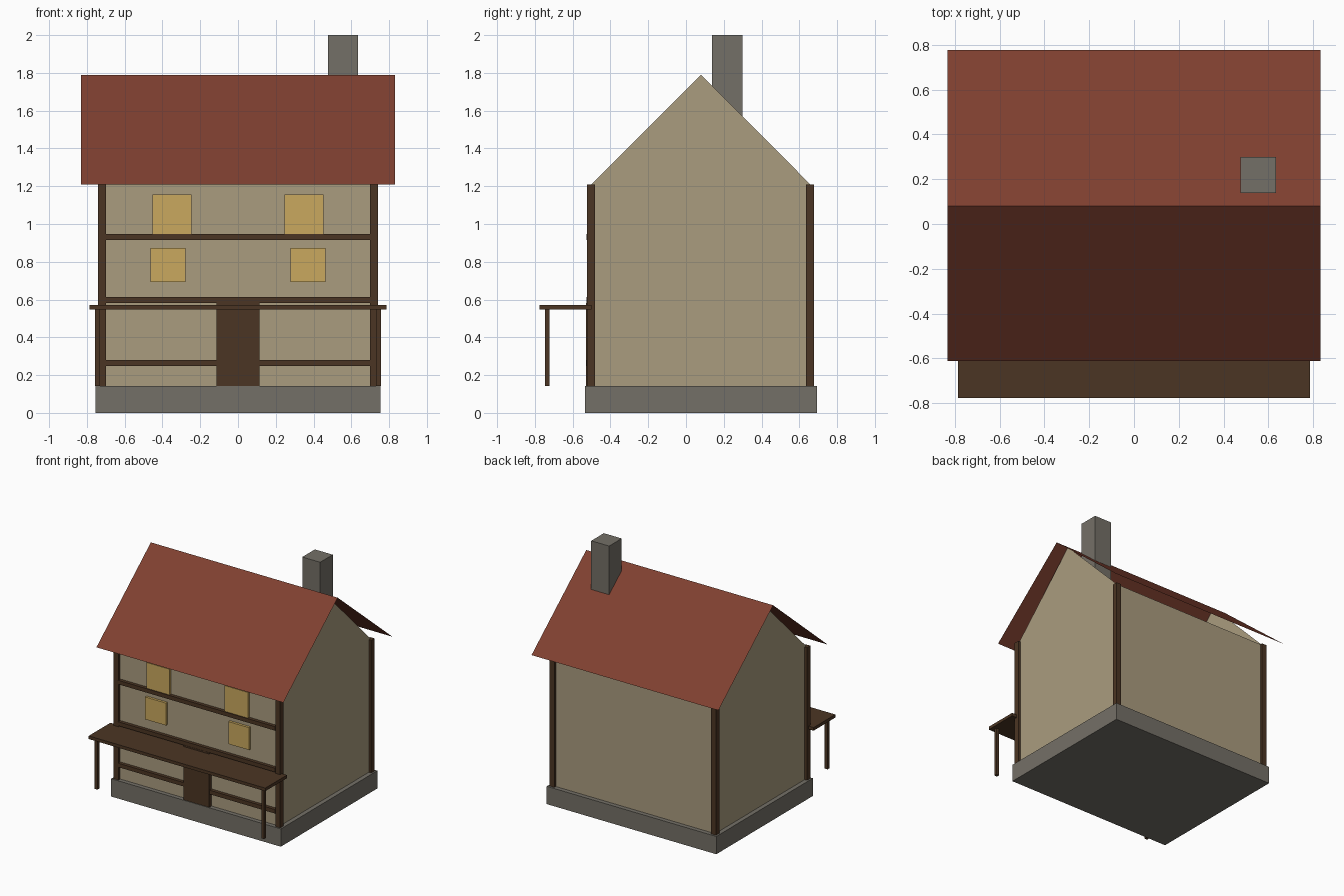
import bpy

if "Cube" in bpy.data.objects:
    bpy.data.objects.remove(bpy.data.objects["Cube"])


def material(name, r, g, b):
    """Flat colour from 0-255 display values, stored as linear."""
    def lin(c):
        c /= 255
        return c / 12.92 if c <= 0.04045 else ((c + 0.055) / 1.055) ** 2.4
    m = bpy.data.materials.new(name)
    m.diffuse_color = (lin(r), lin(g), lin(b), 1)
    m.use_nodes = True
    m.node_tree.nodes["Principled BSDF"].inputs["Base Color"].default_value = m.diffuse_color
    return m


PLASTER = material("plaster", 170, 156, 127)
ROOF = material("red roof", 127, 64, 48)
STONE = material("grey stone", 116, 112, 103)
WOOD = material("dark wood", 75, 53, 35)
GLASS = material("lit window", 202, 169, 94)


def mesh(name, verts, faces, mat):
    me = bpy.data.meshes.new(name)
    me.from_pydata(verts, [], faces)
    me.materials.append(mat)
    ob = bpy.data.objects.new(name, me)
    bpy.context.collection.objects.link(ob)
    return ob


def box(name, xs, ys, zs, mat):
    verts = [(x, y, z) for x in xs for y in ys for z in zs]
    faces = [(0, 1, 3, 2), (4, 6, 7, 5), (0, 4, 5, 1),
             (2, 3, 7, 6), (0, 2, 6, 4), (1, 5, 7, 3)]
    return mesh(name, verts, faces, mat)


def around(c, size):
    return (c - size / 2, c + size / 2)


BASE_TOP, EAVE, RIDGE = 0.143, 1.21, 1.79
FRONT, BACK, MID = -0.50, 0.658, 0.08
HALF = 0.72

# Stone base and plaster walls
box("stone_base", (-0.755, 0.755), (-0.534, 0.693), (0, BASE_TOP), STONE)
box("walls", (-HALF, HALF), (FRONT, BACK), (BASE_TOP, EAVE), PLASTER)

# Gable triangles and thin overhanging roof sheets
for side, s in (("left", -1), ("right", 1)):
    x = s * HALF
    mesh(side + "_gable", [(x, FRONT, EAVE), (x, BACK, EAVE), (x, MID, RIDGE)],
         [(0, 1, 2) if s > 0 else (0, 2, 1)], PLASTER)
RX = 0.832
mesh("roof",
     [(-RX, -0.612, EAVE), (RX, -0.612, EAVE), (RX, MID, RIDGE),
      (-RX, MID, RIDGE), (RX, 0.776, EAVE), (-RX, 0.776, EAVE)],
     [(0, 1, 2, 3), (3, 2, 4, 5)], ROOF)

# Chimney
box("chimney", (0.476, 0.635), (0.138, 0.298), (1.50, 2.0), STONE)

# Corner posts, porch posts and windows, on both sides
for side, s in (("left", -1), ("right", 1)):
    for end, y in (("front", FRONT - 0.002), ("back", BACK - 0.002)):
        box(f"{end}_{side}_corner_post", around(s * HALF, 0.043),
            around(y, 0.043), (BASE_TOP, EAVE), WOOD)
    box(side + "_porch_post", around(s * 0.743, 0.026), around(-0.734, 0.025),
        (BASE_TOP, 0.547), WOOD)
    box(side + "_upper_window", around(s * 0.349, 0.206), (-0.52, FRONT),
        (0.947, 1.155), GLASS)
    box(side + "_lower_window", around(s * 0.37, 0.185), (-0.52, FRONT),
        (0.694, 0.874), GLASS)

# Horizontal front beams
for i, z in enumerate((0.265, 0.598, 0.932)):
    box(f"front_beam_{i + 1}", (-0.70, 0.70), (-0.527, FRONT),
        around(z, 0.032), WOOD)

# Door and porch roof
box("door", (-0.114, 0.114), (-0.529, FRONT), (BASE_TOP, 0.583), WOOD)
box("porch_roof", (-0.786, 0.786), (-0.776, FRONT), (0.547, 0.572), WOOD)
